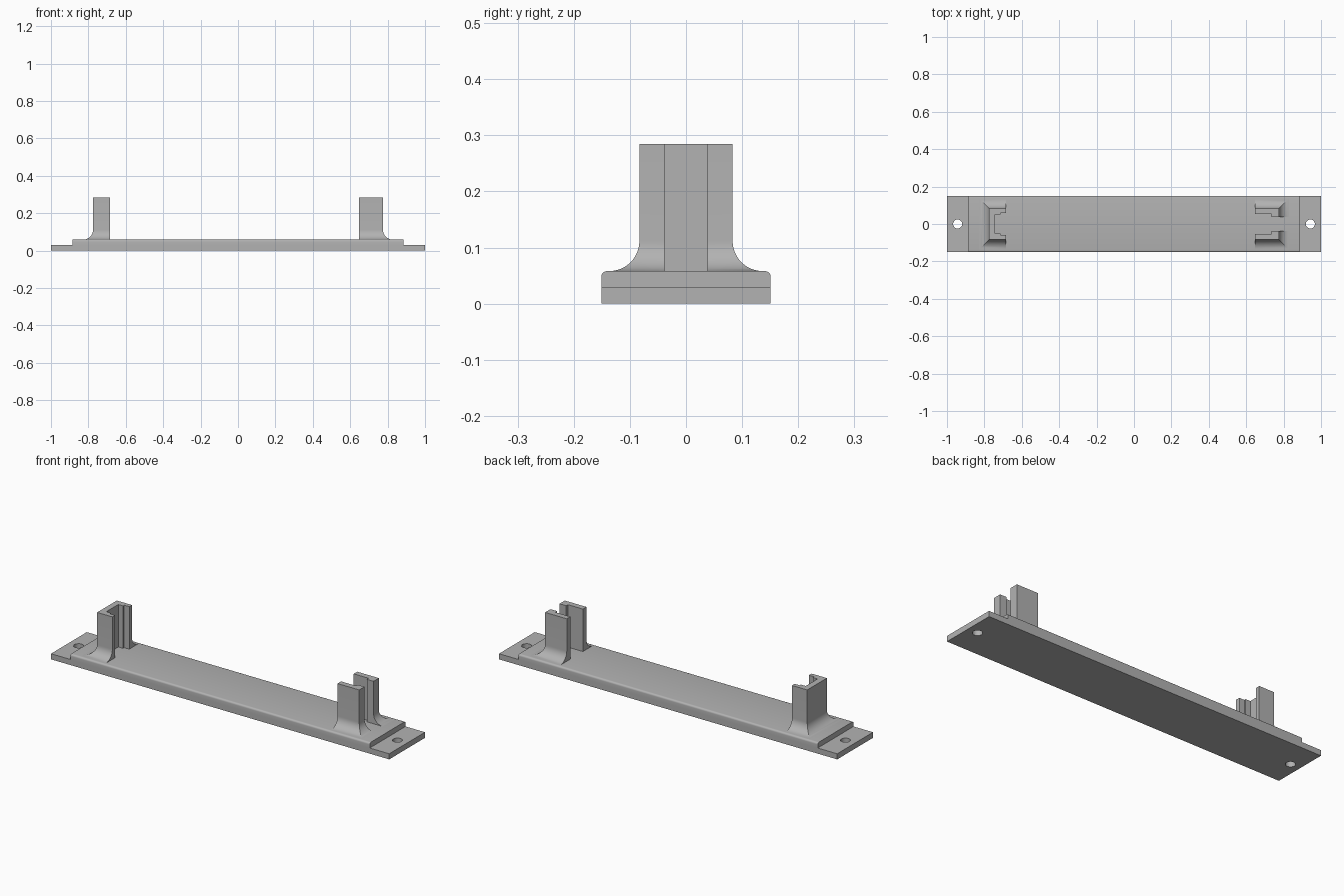
import bpy
import bmesh
import math

cube = bpy.data.objects.get("Cube")
if cube:
    bpy.data.objects.remove(cube, do_unlink=True)

grey = bpy.data.materials.new("light_grey")
grey.use_nodes = True
grey.diffuse_color = (0.448, 0.448, 0.448, 1)
grey.node_tree.nodes["Principled BSDF"].inputs["Base Color"].default_value = grey.diffuse_color

DECK = 0.058      # top of the raised deck
TOP = 0.285       # top of the brackets
HALF = 0.083      # half width of the brackets
FILLET = 0.054    # radius of the flared foot
STEPS = 12


def add_object(name, bm):
    bmesh.ops.recalc_face_normals(bm, faces=bm.faces)
    mesh = bpy.data.meshes.new(name)
    bm.to_mesh(mesh)
    bm.free()
    obj = bpy.data.objects.new(name, mesh)
    bpy.context.collection.objects.link(obj)
    mesh.materials.append(grey)
    return obj


def activate(obj):
    bpy.ops.object.select_all(action="DESELECT")
    obj.select_set(True)
    bpy.context.view_layer.objects.active = obj


def smooth(obj):
    activate(obj)
    bpy.ops.object.shade_smooth_by_angle(angle=math.radians(25))


def loft(name, rings):
    """Solid through rings of points that all have the same count."""
    bm = bmesh.new()
    loops = [[bm.verts.new(p) for p in ring] for ring in rings]
    count = len(loops[0])
    for a, b in zip(loops, loops[1:]):
        for i in range(count):
            j = (i + 1) % count
            bm.faces.new((a[i], a[j], b[j], b[i]))
    bm.faces.new(loops[0])
    bm.faces.new(loops[-1])
    return bm


def flared(name, outline):
    """Upright part whose outline(offset) flares out at the foot."""
    levels = [(FILLET, DECK - 0.01)]
    for i in range(STEPS + 1):
        t = i / STEPS * math.pi / 2
        levels.append((FILLET * (1 - math.sin(t)), DECK + FILLET * (1 - math.cos(t))))
    levels.append((0, TOP))
    smooth(add_object(name, loft(name, [[(x, y, z) for x, y in outline(o)] for o, z in levels])))


# Stepped base with rounded long edges
half_profile = [(1, 0), (1, 0.03), (0.885, 0.03), (0.885, DECK)]
profile = half_profile + [(-x, z) for x, z in reversed(half_profile)]
bm = loft("base", [[(x, y, z) for x, z in profile] for y in (-0.151, 0.151)])
long_edges = [e for e in bm.edges
              if all(v.co.z > DECK - 0.001 for v in e.verts)
              and abs(e.verts[0].co.y - e.verts[1].co.y) < 0.001]
bmesh.ops.bevel(bm, geom=long_edges, offset=0.01, segments=5, profile=0.5, affect="EDGES")
base = add_object("base", bm)

# Screw holes through both end tabs
bm = bmesh.new()
for side in (-1, 1):
    hole = bmesh.ops.create_cone(bm, cap_ends=True, segments=32, radius1=0.024, radius2=0.024, depth=0.2)
    bmesh.ops.translate(bm, verts=hole["verts"], vec=(side * 0.943, 0, 0))
cutter = add_object("hole_cutter", bm)
cut = base.modifiers.new("screw_holes", "BOOLEAN")
cut.operation = "DIFFERENCE"
cut.solver = "EXACT"
cut.object = cutter
activate(base)
bpy.ops.object.modifier_apply(modifier=cut.name)
bpy.data.objects.remove(cutter, do_unlink=True)
smooth(base)


# Closed bracket: C shape opening towards the middle
def closed_outline(o):
    half = [(-0.775 - o, HALF + o), (-0.685, HALF + o), (-0.685, 0.06),
            (-0.715, 0.06), (-0.715, 0.05), (-0.743, 0.05)]
    return half + [(x, -y) for x, y in reversed(half)]


flared("closed_bracket", closed_outline)

# Open bracket: two stepped arms with a slot through the end
for label, side in (("back", 1), ("front", -1)):
    flared("open_bracket_" + label + "_arm", lambda o: [
        (x, side * y) for x, y in (
            (0.647, 0.053), (0.647, HALF + o), (0.775 + o, HALF + o),
            (0.775 + o, 0.038), (0.735, 0.038), (0.735, 0.053))])
